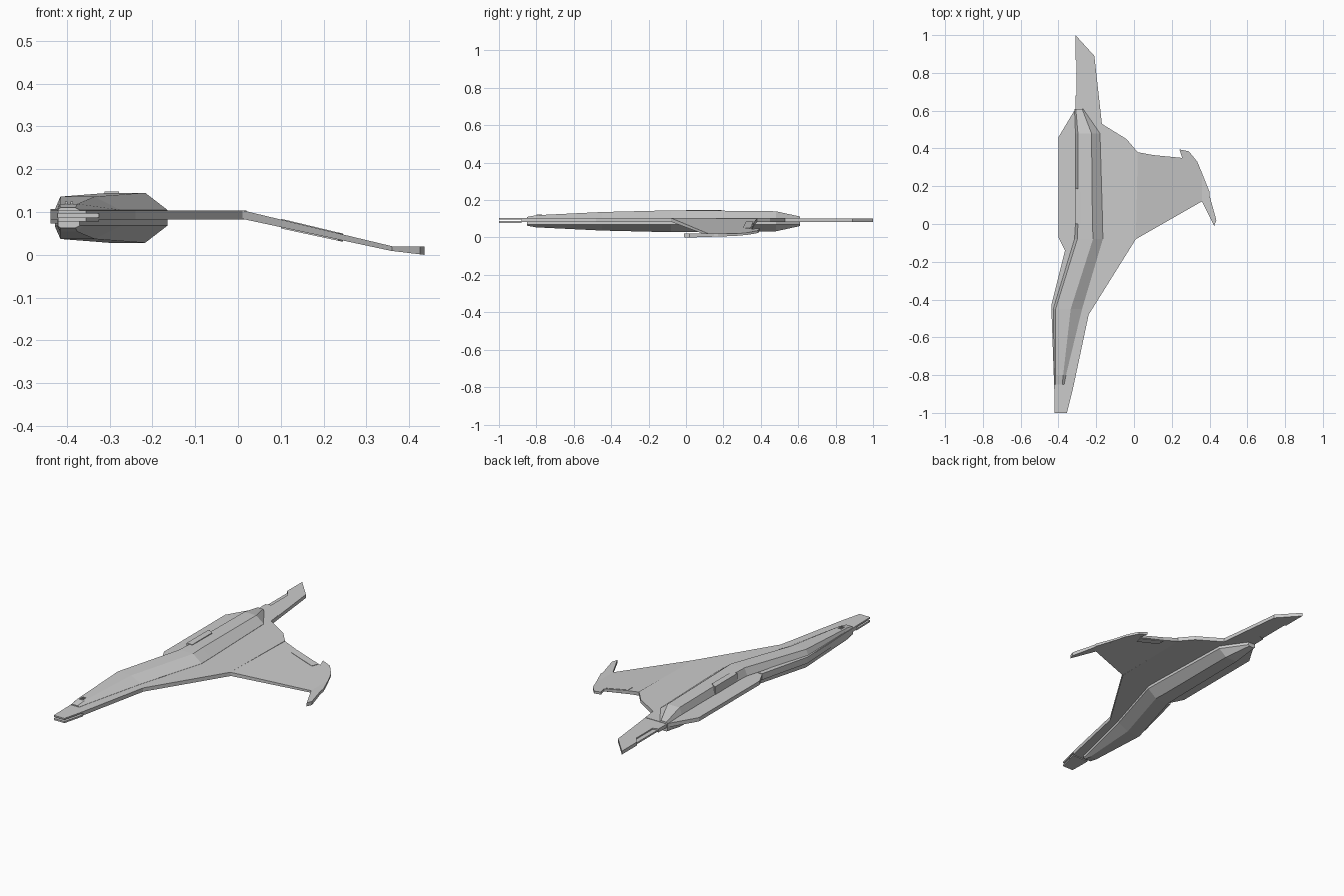
import bpy, bmesh


def make(name, bm):
    bmesh.ops.recalc_face_normals(bm, faces=bm.faces)
    me = bpy.data.meshes.new(name)
    bm.to_mesh(me)
    bm.free()
    ob = bpy.data.objects.new(name, me)
    bpy.context.collection.objects.link(ob)
    return ob


def plate(name, outline, bottom, top):
    """Flat-sided plate; bottom and top are heights or functions of x."""
    def h(v, x):
        return v(x) if callable(v) else v
    bm = bmesh.new()
    lo = [bm.verts.new((x, y, h(bottom, x))) for x, y in outline]
    hi = [bm.verts.new((x, y, h(top, x))) for x, y in outline]
    bm.faces.new(lo[::-1])
    bm.faces.new(hi)
    n = len(outline)
    for i in range(n):
        j = (i + 1) % n
        bm.faces.new((lo[i], lo[j], hi[j], hi[i]))
    return make(name, bm)


def rect(x0, x1, y0, y1):
    return [(x0, y0), (x1, y0), (x1, y1), (x0, y1)]


def loft(name, stations):
    """Eight-sided hull from (y, left base, left top, right top, right base, top z)."""
    bm = bmesh.new()
    mid = 0.0865
    rings = []
    for y, lb, lt, rt, rb, z in stations:
        half = [(lb, 0.106), (lt, z), (rt, z), (rb, 0.105)]
        pts = half + [(x, 2 * mid - zz) for x, zz in reversed(half)]
        rings.append([bm.verts.new((x, y, zz)) for x, zz in pts])
    for a, b in zip(rings, rings[1:]):
        for i in range(8):
            j = (i + 1) % 8
            bm.faces.new((a[i], a[j], b[j], b[i]))
    bm.faces.new(rings[0])
    bm.faces.new(rings[-1][::-1])
    return make(name, bm)


# flat belt plate running round the fuselage, with strake and wing root
plate("hull_belt", [
    (-0.422, -0.88), (-0.325, -0.88), (-0.24, -0.48), (0.01, -0.08),
    (0.02, 0.38), (-0.04, 0.45), (-0.17, 0.53), (-0.18, 0.61), (-0.31, 0.61),
    (-0.40, 0.46), (-0.40, -0.07), (-0.365, -0.14), (-0.438, -0.43)],
    0.083, 0.104)

# split nose tip: two blades with a slot between
nose = [(-0.42, -1.0), (-0.355, -1.0), (-0.325, -0.88), (-0.422, -0.88)]
plate("nose_blade_upper", nose, 0.096, 0.104)
plate("nose_blade_lower", nose, 0.078, 0.087)

# thicker left edge block beside the forward fuselage
plate("forward_side_rail", [(-0.438, -0.43), (-0.42, -0.84), (-0.40, -0.84),
                            (-0.40, -0.40), (-0.34, -0.14), (-0.365, -0.14)],
      0.073, 0.107)

# raised fuselage above and below the belt
loft("fuselage", [
    (-0.85, -0.420, -0.415, -0.380, -0.370, 0.110),
    (-0.80, -0.422, -0.416, -0.375, -0.360, 0.119),
    (-0.45, -0.428, -0.415, -0.335, -0.275, 0.136),
    (-0.08, -0.315, -0.300, -0.217, -0.165, 0.145),
    (0.00, -0.310, -0.297, -0.220, -0.166, 0.145),
    (0.48, -0.310, -0.297, -0.225, -0.180, 0.140),
    (0.61, -0.315, -0.308, -0.275, -0.270, 0.112)])

# tail boom with a recessed slot on its left edge
plate("tail_boom", [
    (-0.31, 0.60), (-0.18, 0.60), (-0.17, 0.53), (-0.21, 0.89), (-0.31, 1.0),
    (-0.31, 0.87), (-0.28, 0.83), (-0.28, 0.69), (-0.31, 0.68)], 0.083, 0.102)
plate("tail_slot_floor", rect(-0.305, -0.27, 0.67, 0.86), 0.086, 0.095)


# wing sloping down from the root
def wing_top(x):
    return 0.104 - (x - 0.01) * 0.24


def wing_bottom(x):
    return 0.084 - (x - 0.01) * 0.215


plate("wing", [
    (0.01, -0.08), (0.36, 0.12), (0.36, 0.27), (0.335, 0.33), (0.29, 0.385),
    (0.24, 0.395), (0.255, 0.35), (0.10, 0.365), (0.02, 0.38)],
    wing_bottom, wing_top)
plate("wing_flap", [(0.10, 0.32), (0.235, 0.305), (0.245, 0.345), (0.10, 0.36)],
      lambda x: wing_bottom(x) - 0.003, lambda x: wing_top(x) + 0.002)

# level wing tip with forward spike
plate("wing_tip", [
    (0.36, 0.12), (0.425, -0.01), (0.436, 0.02), (0.40, 0.15), (0.40, 0.17),
    (0.36, 0.27)], lambda x: 0.009 - (x - 0.36) * 0.12, 0.020)

# small details on the upper spine
plate("spine_hatch", [(-0.312, 0.0), (-0.278, 0.0), (-0.278, 0.17),
                      (-0.305, 0.19), (-0.312, 0.19)], 0.10, 0.148)
for i in range(2):
    x = -0.404 + i * 0.013
    plate("nose_vent_%d" % (i + 1), rect(x, x + 0.006, -0.80, -0.77), 0.11, 0.124)
